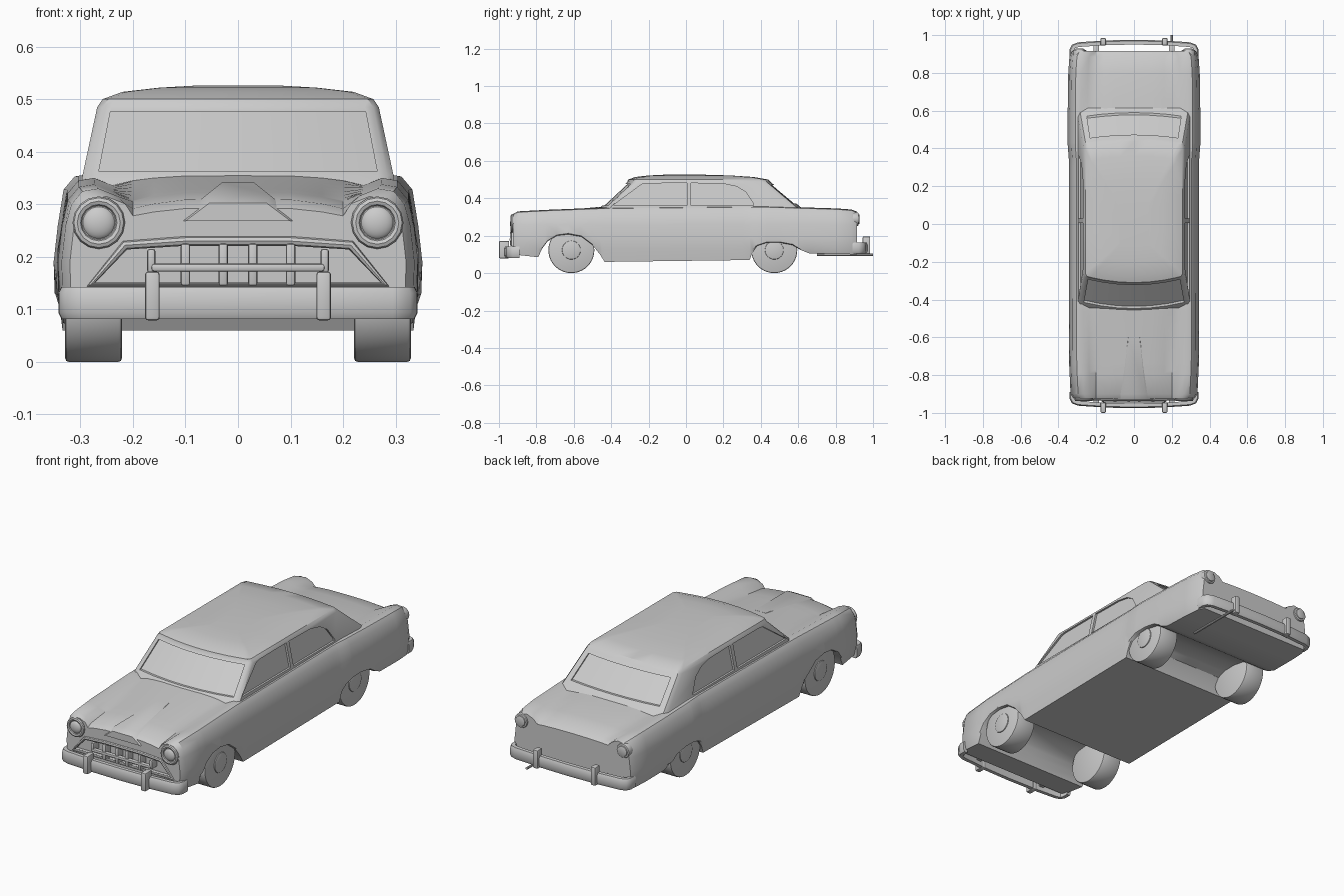
import bpy, bmesh, math
from mathutils import Vector

if "Cube" in bpy.data.objects:
    bpy.data.objects.remove(bpy.data.objects["Cube"])


def finish(ob, angle=35):
    bpy.ops.object.select_all(action='DESELECT')
    ob.select_set(True)
    bpy.context.view_layer.objects.active = ob
    bpy.ops.object.shade_smooth_by_angle(angle=math.radians(angle))
    return ob


def loft(name, rings, angle=35):
    """Skin closed rings of equal length and cap both ends."""
    bm = bmesh.new()
    vs = [[bm.verts.new(p) for p in r] for r in rings]
    n = len(rings[0])
    for a, b in zip(vs, vs[1:]):
        for i in range(n):
            j = (i + 1) % n
            bm.faces.new((a[i], a[j], b[j], b[i]))
    bm.faces.new(vs[0])
    bm.faces.new(vs[-1])
    bmesh.ops.recalc_face_normals(bm, faces=bm.faces)
    me = bpy.data.meshes.new(name)
    bm.to_mesh(me)
    bm.free()
    ob = bpy.data.objects.new(name, me)
    bpy.context.collection.objects.link(ob)
    return finish(ob, angle)


def modify(ob, kind, **props):
    m = ob.modifiers.new(kind, kind)
    for k, v in props.items():
        setattr(m, k, v)
    bpy.context.view_layer.objects.active = ob
    bpy.ops.object.modifier_apply(modifier=m.name)


def cut(ob, cutter):
    modify(ob, 'BOOLEAN', object=cutter, operation='DIFFERENCE', solver='EXACT')
    bpy.data.objects.remove(cutter)


def box(name, x, y, z, bevel=.005):
    bpy.ops.mesh.primitive_cube_add(size=1, location=[sum(r) / 2 for r in (x, y, z)])
    ob = bpy.context.object
    ob.name = name
    ob.scale = [r[1] - r[0] for r in (x, y, z)]
    bpy.ops.object.transform_apply(location=False, rotation=False)
    modify(ob, 'BEVEL', width=bevel, segments=2)
    return finish(ob)


def disc(name, loc, r, depth, axis, bevel=.005, sides=32):
    rot = (0, math.pi / 2, 0) if axis == 'x' else (math.pi / 2, 0, 0)
    bpy.ops.mesh.primitive_cylinder_add(vertices=sides, radius=r, depth=depth, location=loc, rotation=rot)
    ob = bpy.context.object
    ob.name = name
    modify(ob, 'BEVEL', width=bevel, segments=2, limit_method='ANGLE')
    return finish(ob)


def tube(name, pts, r, cyclic=False):
    cu = bpy.data.curves.new(name, 'CURVE')
    cu.dimensions, cu.bevel_depth, cu.bevel_resolution = '3D', r, 2
    cu.use_fill_caps = True
    sp = cu.splines.new('POLY')
    sp.points.add(len(pts) - 1)
    for p, q in zip(sp.points, pts):
        p.co = (*q, 1)
    sp.use_cyclic_u = cyclic
    ob = bpy.data.objects.new(name, cu)
    bpy.context.collection.objects.link(ob)
    bpy.ops.object.select_all(action='DESELECT')
    ob.select_set(True)
    bpy.context.view_layer.objects.active = ob
    bpy.ops.object.convert(target='MESH')
    return finish(bpy.context.object)


def lerp(table, t):
    t = min(max(t, table[0][0]), table[-1][0])
    for a, b in zip(table, table[1:]):
        if t <= b[0]:
            k = (t - a[0]) / (b[0] - a[0])
            return [p + (q - p) * k for p, q in zip(a[1:], b[1:])]


# Lower body: y, half width, fender crest, centre height, valley height
SHAPE = [(-.925, .315, .315, .293, .278), (-.9, .331, .33, .31, .292), (-.75, .338, .338, .328, .31),
         (-.45, .339, .35, .355, .345), (.34, .34, .358, .36, .355), (.42, .346, .358, .36, .355),
         (.6, .346, .352, .352, .343), (.8, .343, .346, .335, .325), (.885, .337, .34, .318, .308),
         (.915, .322, .328, .298, .292)]
# Underside with wheel arches: y, height
UNDER = [(-.925, .1), (-.79, .085), (-.77, .13), (-.74, .17), (-.69, .2), (-.63, .207), (-.56, .195),
         (-.5, .15), (-.46, .1), (-.435, .06), (.34, .07), (.355, .11), (.38, .145), (.43, .162),
         (.5, .163), (.57, .15), (.61, .125), (.66, .105), (.915, .1)]


def body_ring(y):
    w, zf, zc, zv = lerp(SHAPE, y)
    zb = lerp(UNDER, y)[0]
    half = [(.1, zc - .001), (.16, (zc + zv) / 2), (.2, zv), (w - .1, zf - .014), (w - .065, zf),
            (w - .035, zf - .005), (w - .014, zf - .03), (w - .003, .26), (w + .005, max(.19, zb + .008)),
            (w + .003, max(.13, zb + .004)), (w - .005, zb)]
    return ([(0, y, zc)] + [(x, y, z) for x, z in half] + [(0, y, zb)]
            + [(-x, y, z) for x, z in reversed(half)])


ys = sorted({r[0] for r in SHAPE + UNDER} | {-.4 + .1 * i for i in range(8)})
body = loft("lower_body", [body_ring(y) for y in ys])

# Grille opening in the nose
cut(body, loft("grille_cutter", [[(-.28, y, .145), (.28, y, .145), (.215, y, .225), (-.215, y, .225)]
                                 for y in (-1, -.895)]))
finish(body)

# Cabin: height, front y, rear y, half width
CABIN = [(.33, -.475, .64, .3), (.355, -.455, .61, .296), (.485, -.315, .455, .268), (.5, -.31, .44, .258),
         (.514, -.27, .36, .22), (.522, -.2, .24, .15), (.526, -.12, .1, .08)]
US = [-.9, -.6, -.3, 0, .3, .6, .9]


def cabin_ring(z):
    yf, yr, w = lerp(CABIN, z)
    k = w / .296
    front = [(u * w, yf + .04 * u * u * k) for u in [-.96] + US + [.96]]
    rear = [(u * w, yr - .025 * u * u * k) for u in [.96] + US[::-1] + [-.96]]
    f, r = yf + .055 * k, yr - .05 * k
    side = [(w, f + (r - f) * t) for t in (0, .33, .66, 1)]
    return [(x, y, z) for x, y in front + side + rear + [(-x, y) for x, y in reversed(side)]]


cabin = loft("cabin", [cabin_ring(r[0]) for r in CABIN])


# Recessed windscreen and rear window
def glass_cutter(rear, z0, z1, us, depth=.012):
    rings = []
    for u in us:
        ring = []
        for z, out in ((z0, 0), (z1, 0), (z1, 1), (z0, 1)):
            yf, yr, w = lerp(CABIN, z)
            y = yr - .025 * u * u * w / .296 if rear else yf + .04 * u * u * w / .296
            s = -1 if rear else 1
            ring.append((u * w, y + s * (-.1 if out else depth), z))
        rings.append(ring)
    return loft("glass_cutter", rings)


cut(cabin, glass_cutter(False, .362, .477, US))
cut(cabin, glass_cutter(True, .372, .47, [u * .95 for u in US]))

# Recessed side windows: y, lower edge, upper edge
FRONT_WINDOW = [(-.385, .362, .366), (-.235, .362, .476), (-.21, .362, .48), (.005, .362, .481)]
REAR_WINDOW = [(.028, .362, .481), (.2, .362, .478), (.27, .362, .463), (.32, .362, .433), (.362, .362, .37)]
for s in (-1, 1):
    for win in (FRONT_WINDOW, REAR_WINDOW):
        rings = [[(s * (lerp(CABIN, z)[2] - .01), y, z) for z in (a, b)] + [(s * .4, y, b), (s * .4, y, a)]
                 for y, a, b in win]
        cut(cabin, loft("window_cutter", rings))
finish(cabin)

# Raised centre of the hood
loft("hood_scoop", [[(-b, y, z0), (b, y, z0), (a, y, z1), (-a, y, z1)] for y, a, b, z0, z1 in
                    ((-.932, .055, .1, .268, .302), (-.9, .06, .12, .27, .318), (-.6, .03, .08, .3, .342))])

# Wrap-around bumpers with guards
HALF = [(.342, .89), (.341, .925), (.328, .95), (.295, .962), (.15, .972)]
for name, s, z0, z1, top in (("front", -1, .082, .143, .172), ("rear", 1, .105, .163, .196)):
    path = [Vector((-x, y)) for x, y in HALF] + [Vector((0, .975))] + [Vector(p) for p in HALF[::-1]]
    rings = []
    for i, p in enumerate(path):
        t = (path[min(i + 1, len(path) - 1)] - path[max(i - 1, 0)]).normalized()
        n = Vector((-t.y, t.x))
        sec = [(-.025, z0), (-.006, z0), (0, z0 + .012), (0, z1 - .012), (-.006, z1), (-.025, z1)]
        rings.append([((p + n * d).x, s * (p + n * d).y, z) for d, z in sec])
    loft(name + "_bumper", rings, 50)
    for x in (-.163, .163):
        far = 1.0 if s < 0 else .985
        box(name + "_bumper_guard", (x - .014, x + .014), sorted((s * .945, s * far)), (z0 - .003, top), .006)
    for x in (-.2, .2):
        box(name + "_bumper_bracket", (x - .015, x + .015), sorted((s * .88, s * .955)), (z0 + .022, z1 - .015))

# Grille frame and bars
tube("grille_frame", [(-.28, -.926, .147), (.28, -.926, .147), (.215, -.926, .222), (.1, -.928, .23),
                      (-.1, -.928, .23), (-.215, -.926, .222)], .009, True)
box("grille_cross_bar", (-.165, .165), (-.945, -.922), (.172, .187))
for x in (-.1, -.028, .028, .1):
    box("grille_upright", (x - .009, x + .009), (-.94, -.895), (.145, .225))

for s in (-1, 1):
    box("grille_bar_end", (s * .165 - .008, s * .165 + .008), (-.942, -.895), (.17, .215))
    # Headlights
    disc("headlight_housing", (s * .265, -.9, .265), .047, .06, 'y', sides=16)
    bpy.ops.mesh.primitive_torus_add(major_radius=.041, minor_radius=.009, major_segments=16, minor_segments=8,
                                     location=(s * .265, -.929, .265), rotation=(math.pi / 2, 0, 0))
    bpy.context.object.name = "headlight_rim"
    finish(bpy.context.object)
    bpy.ops.mesh.primitive_uv_sphere_add(segments=20, ring_count=12, radius=.032, location=(s * .265, -.925, .265))
    lens = bpy.context.object
    lens.name, lens.scale = "headlight_lens", (1, .5, 1)
    finish(lens)
    # Tail lights
    disc("tail_light_housing", (s * .288, .895, .288), .036, .055, 'y', sides=20)
    disc("tail_light_lens", (s * .288, .92, .288), .027, .016, 'y', .006, 20)
    # Wheels
    for y in (-.613, .472):
        disc("wheel", (s * .275, y, .123), .123, .108, 'x', .007, 40)
        disc("hub_cap", (s * .328, y, .123), .05, .012, 'x', .004)

# Exhaust pipe
tube("exhaust_pipe", [(.2, .7, .098), (.2, 1.0, .098)], .006)
